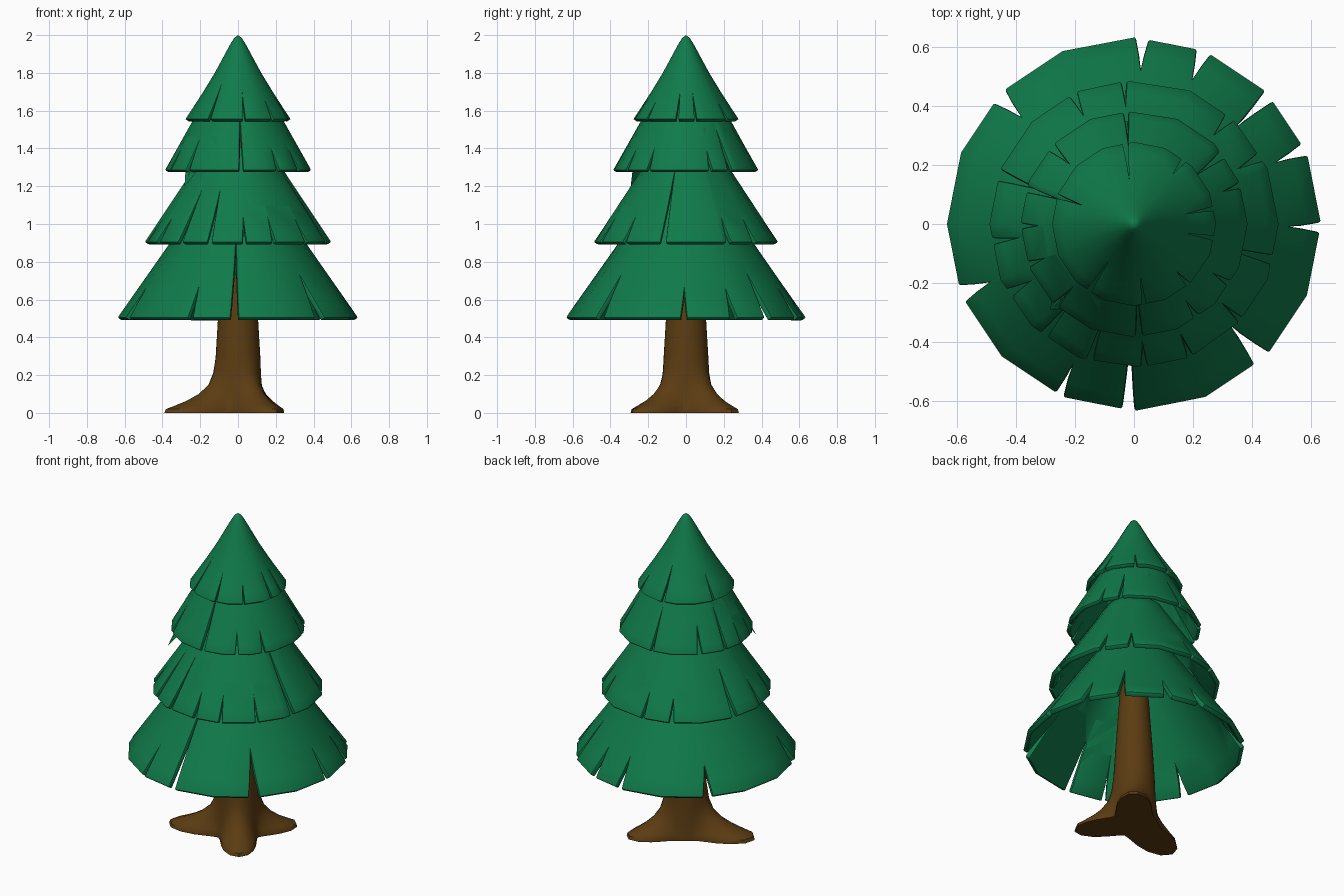
import bpy, bmesh, math

if "Cube" in bpy.data.objects:
    bpy.data.objects.remove(bpy.data.objects["Cube"])


def material(name, rgb):
    m = bpy.data.materials.new(name)
    m.diffuse_color = (*rgb, 1)
    m.use_nodes = True
    m.node_tree.nodes["Principled BSDF"].inputs["Base Color"].default_value = m.diffuse_color
    return m


GREEN = material("pine green", (0.005, 0.195, 0.068))
BROWN = material("bark brown", (0.105, 0.045, 0.006))


def make_object(name, bm, mat):
    me = bpy.data.meshes.new(name)
    bm.to_mesh(me)
    bm.free()
    ob = bpy.data.objects.new(name, me)
    bpy.context.collection.objects.link(ob)
    me.materials.append(mat)
    bpy.ops.object.select_all(action='DESELECT')
    ob.select_set(True)
    bpy.context.view_layer.objects.active = ob
    return ob


def height(profile, r):
    for (r0, z0), (r1, z1) in zip(profile, profile[1:]):
        if r <= r1 + 1e-9:
            return z0 + (z1 - z0) * (r - r0) / (r1 - r0)
    return profile[-1][1]


def tier(name, profile, slits, thick, rows=9):
    """16-sided hollow skirt; slits are (angle, tip radius, rim width)."""
    r_top, r_rim = profile[0][0], profile[-1][0]
    radii = {r_top + (r_rim - r_top) * i / rows for i in range(rows + 1)}
    if r_top == 0:
        radii |= {0.02, 0.042}
    radii = sorted(radii)

    # columns: plain corners plus two edges for every slit
    cols = []
    for a, tip, w in slits:
        tip = min(radii[1:-1], key=lambda r: abs(r - tip))
        cols += [(a % 360 + s * 0.01, s, tip, w / 2) for s in (-1, 1)]
    for k in range(16):
        a = k * 22.5
        if all(abs((a - s[0] + 180) % 360 - 180) > 3 + math.degrees(s[2] / 2 / r_rim)
               for s in slits):
            cols.append((a, 0, 0, 0))
    cols.sort()

    bm = bmesh.new()
    grid = []
    for r in radii:
        line = []
        for a, side, tip, hw in cols:
            ang = math.radians(a - side * 0.01)
            if side:
                ang += side * hw / r_rim * max(0, (r - tip) / (r_rim - tip))
            step = math.radians(22.5)
            rr = r * math.cos(step / 2) / math.cos(ang % step - step / 2)
            line.append(bm.verts.new((rr * math.cos(ang), rr * math.sin(ang),
                                      height(profile, r))))
        grid.append(line)
    n = len(cols)
    for up, low in zip(grid, grid[1:]):
        for j in range(n):
            k = (j + 1) % n
            if cols[j][1] == -1 and cols[k][1] == 1:
                continue
            bm.faces.new((up[j], low[j], low[k], up[k]))
    bmesh.ops.remove_doubles(bm, verts=bm.verts, dist=1e-4)
    bmesh.ops.dissolve_degenerate(bm, edges=bm.edges, dist=1e-5)
    ob = make_object(name, bm, GREEN)

    sol = ob.modifiers.new("thickness", 'SOLIDIFY')
    sol.thickness, sol.offset = thick, -1
    bev = ob.modifiers.new("soft rim", 'BEVEL')
    bev.width, bev.segments = 0.007, 2
    bev.limit_method, bev.angle_limit = 'ANGLE', math.radians(50)
    for m in ("thickness", "soft rim"):
        bpy.ops.object.modifier_apply(modifier=m)
    bpy.ops.object.shade_smooth_by_angle(angle=math.radians(30))


# Foliage tiers, bottom to top
tier("foliage_bottom", [(0.18, 1.16), (0.36, 0.90), (0.637, 0.505)],
     [(87.5, .53, .045), (68, .54, .05), (43.5, .47, .045), (23.5, .53, .045),
      (-1, .55, .035), (-46.5, .46, .065), (268.3, .34, .045), (246.5, .52, .03),
      (202, .55, .06), (136.5, .53, .06)], 0.03)
tier("foliage_lower", [(0.16, 1.41), (0.25, 1.27), (0.493, 0.905)],
     [(94, .41, .02), (115, .42, .03), (160, .33, .04), (48, .42, .035),
      (28, .41, .03), (-14.5, .26, .03), (274, .42, .022), (293, .43, .02),
      (252, .34, .022), (231, .33, .025), (209, .41, .03), (187, .43, .02),
      (318, .42, .02)], 0.028)
tier("foliage_upper", [(0.16, 1.685), (0.25, 1.53), (0.388, 1.285)],
     [(94, .28, .018), (137, .32, .03), (38, .28, .025), (20, .33, .02),
      (162, .29, .02), (181, .33, .02), (201, .33, .02), (226, .30, .022),
      (272.5, .22, .025), (304, .34, .018), (328, .34, .018)], 0.025)
tier("foliage_top", [(0, 2.0), (0.02, 1.985), (0.042, 1.95), (0.12, 1.805),
                     (0.19, 1.69), (0.278, 1.555)],
     [(96, .14, .02), (52, .21, .018), (11, .20, .014), (-10, .19, .016),
      (277, .19, .014), (236, .14, .018), (312, .22, .016), (160, .2, .016)], 0.022)

# Trunk with three spreading roots: (angle, reach)
roots = [(199, 0.275), (50, 0.215), (306, 0.215)]
levels = [(0, .135, 1), (.02, .135, .97), (.04, .133, .78), (.065, .13, .56),
          (.1, .128, .33), (.15, .124, .14), (.21, .121, .05), (.3, .118, 0),
          (.5, .106, 0), (.9, .078, 0), (1.3, .05, 0), (1.7, .03, 0)]
N = 40
bm = bmesh.new()
rings = []
for z, base, spread in levels:
    ring = []
    for j in range(N):
        deg = j * 360 / N
        lobe = max(reach * math.exp(-(((deg - a + 180) % 360 - 180) / 28) ** 2)
                   for a, reach in roots)
        r = base + spread * lobe
        t = math.radians(deg)
        ring.append(bm.verts.new((r * math.cos(t), r * math.sin(t), z)))
    rings.append(ring)
for lo, hi in zip(rings, rings[1:]):
    for j in range(N):
        k = (j + 1) % N
        bm.faces.new((lo[j], lo[k], hi[k], hi[j]))
bm.faces.new(rings[0][::-1])
bm.faces.new(rings[-1])
make_object("trunk", bm, BROWN)
bpy.ops.object.shade_smooth_by_angle(angle=math.radians(40))
